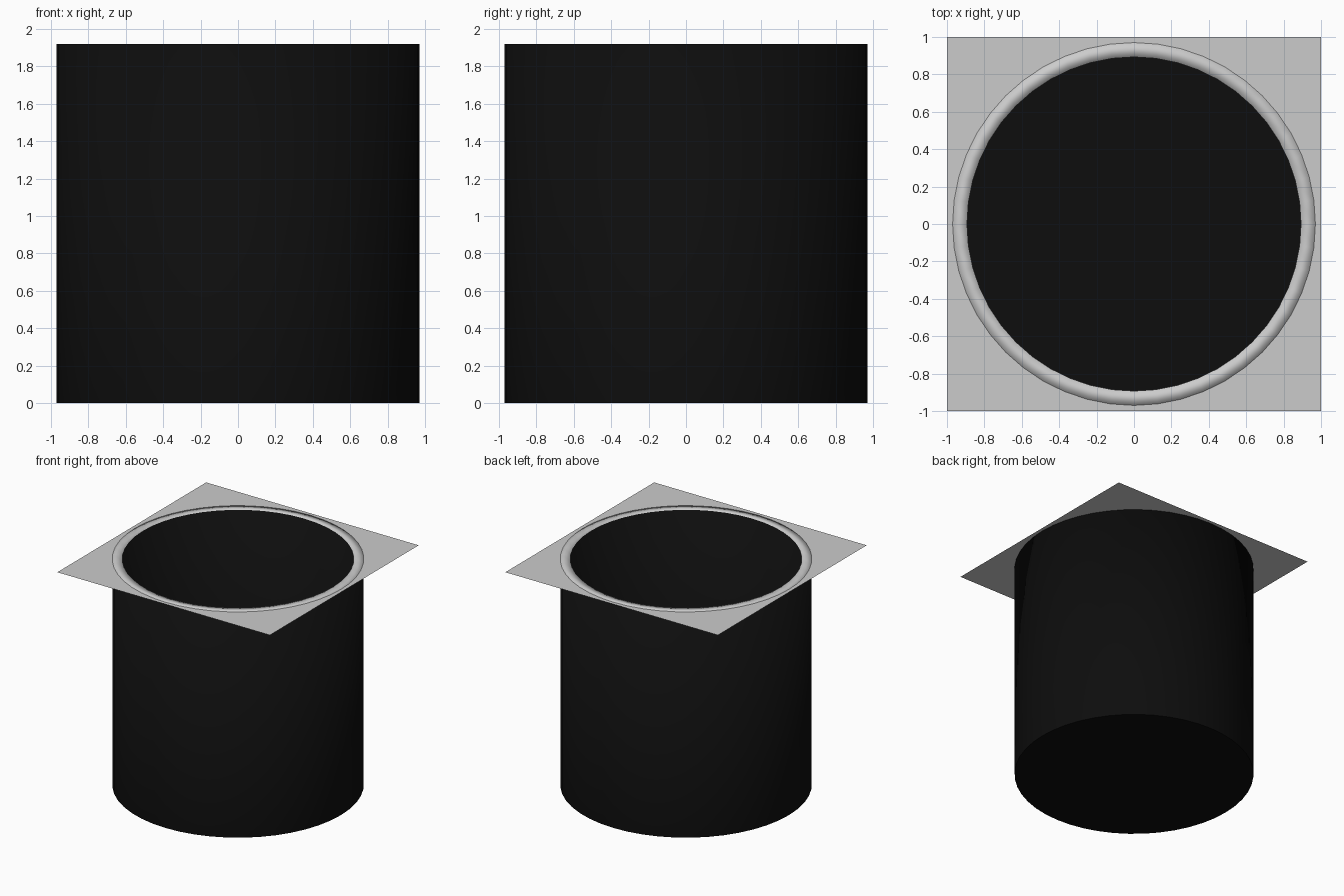
import bpy, bmesh
from math import cos, sin, pi

if "Cube" in bpy.data.objects:
    bpy.data.objects.remove(bpy.data.objects["Cube"])

SIDES = 48
R_OUT, R_IN, TOP, FLOOR = 0.97, 0.893, 1.92, 0.08

black = bpy.data.materials.new("black")
black.diffuse_color = (0.004, 0.004, 0.004, 1)
black.use_nodes = True
black.node_tree.nodes["Principled BSDF"].inputs["Base Color"].default_value = black.diffuse_color
grey = bpy.data.materials.new("grey")
grey.diffuse_color = (0.6, 0.6, 0.6, 1)
grey.use_nodes = True
grey.node_tree.nodes["Principled BSDF"].inputs["Base Color"].default_value = grey.diffuse_color


def circle(bm, r, z):
    return [bm.verts.new((r * cos(2 * pi * i / SIDES), r * sin(2 * pi * i / SIDES), z))
            for i in range(SIDES)]


def bridge(bm, a, b, mat=0):
    for i in range(SIDES):
        j = (i + 1) % SIDES
        bm.faces.new((a[i], a[j], b[j], b[i])).material_index = mat


def finish(name, bm, mats):
    me = bpy.data.meshes.new(name)
    bm.to_mesh(me)
    bm.free()
    for m in mats:
        me.materials.append(m)
    ob = bpy.data.objects.new(name, me)
    bpy.context.collection.objects.link(ob)
    return ob


# Thick-walled cup: outer wall, rim, inner wall, with both floors closed
bm = bmesh.new()
loops = [circle(bm, r, z) for r, z in
         ((R_OUT, 0), (R_OUT, TOP), (R_IN, TOP), (R_IN, FLOOR))]
for k in range(3):
    bridge(bm, loops[k], loops[k + 1], 1 if k == 1 else 0)
bm.faces.new(loops[0][::-1])
bm.faces.new(loops[3])
for f in bm.faces:
    f.smooth = True
# Floor edges stay crisp while the rim shades round
for e in bm.edges:
    if all(v.co.z < TOP - 0.01 for v in e.verts):
        e.smooth = False
finish("cup", bm, (black, grey))

# Thin square plate around the rim with a round opening
bm = bmesh.new()
hole = circle(bm, R_OUT, TOP)
square = []
for i in range(SIDES):
    x, y = cos(2 * pi * i / SIDES), sin(2 * pi * i / SIDES)
    s = max(abs(x), abs(y))
    square.append(bm.verts.new((x / s, y / s, TOP)))
bridge(bm, square, hole)
finish("top_plate", bm, (grey,))
